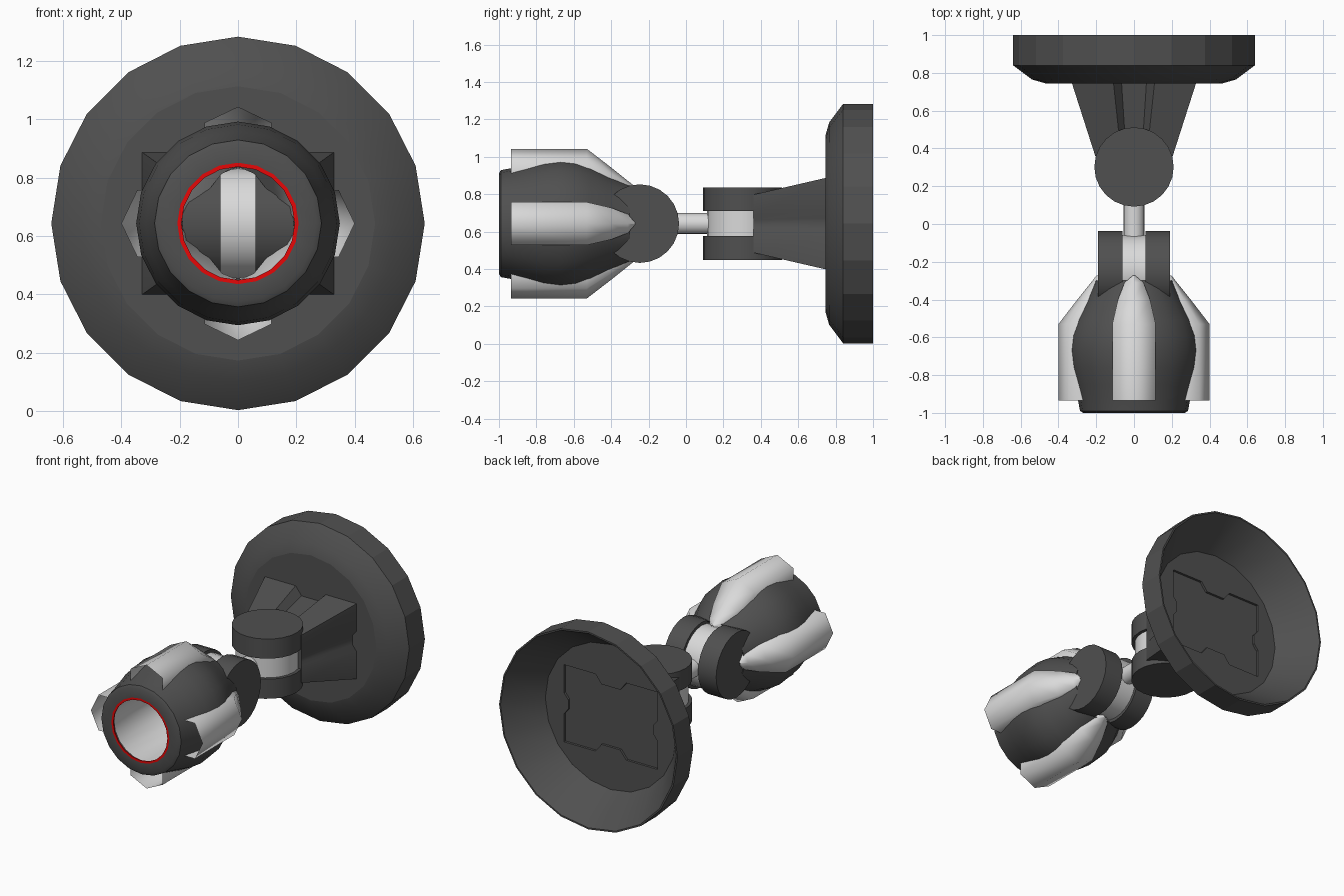
import bpy, bmesh, math
from mathutils import Matrix, Vector

if "Cube" in bpy.data.objects:
    bpy.data.objects.remove(bpy.data.objects["Cube"])

CZ = 0.643  # height of the main axis


def material(name, rgb):
    m = bpy.data.materials.new(name)
    m.diffuse_color = (*rgb, 1)
    m.use_nodes = True
    m.node_tree.nodes["Principled BSDF"].inputs["Base Color"].default_value = m.diffuse_color
    return m


DARK = material("dark grey", (0.08, 0.08, 0.08))
LIGHT = material("light grey", (0.7, 0.7, 0.7))
RED = material("red", (0.8, 0.002, 0.002))


def finish(name, bm, mats, angle=None, recalc=True):
    if recalc:
        bmesh.ops.recalc_face_normals(bm, faces=bm.faces)
    me = bpy.data.meshes.new(name)
    bm.to_mesh(me)
    bm.free()
    ob = bpy.data.objects.new(name, me)
    bpy.context.collection.objects.link(ob)
    for m in mats:
        me.materials.append(m)
    if angle:
        bpy.ops.object.select_all(action='DESELECT')
        ob.select_set(True)
        bpy.context.view_layer.objects.active = ob
        bpy.ops.object.shade_smooth_by_angle(angle=math.radians(angle))
    return ob


def skin(bm, rings, closed=False):
    """Bridge equal rings of points; cap the ends unless closed."""
    vs = [[bm.verts.new(p) for p in ring] for ring in rings]
    n = len(vs[0])
    pairs = list(zip(vs, vs[1:])) + ([(vs[-1], vs[0])] if closed else [])
    for a, b in pairs:
        for i in range(n):
            j = (i + 1) % n
            bm.faces.new((a[i], a[j], b[j], b[i]))
    if not closed:
        bm.faces.new(vs[0])
        bm.faces.new(vs[-1])


def circle(r, y, n):
    """Ring around the main axis, first point at the top."""
    return [(r * math.sin(2 * math.pi * i / n), y,
             CZ + r * math.cos(2 * math.pi * i / n)) for i in range(n)]


def lathe(name, profile, n, mats, closed=False, angle=None, rule=None, shape=None):
    bm = bmesh.new()
    skin(bm, [circle(r, y, n) for r, y in profile], closed)
    if shape:
        for v in bm.verts:
            shape(v)
    if rule:
        for f in bm.faces:
            f.material_index = rule(f)
    return finish(name, bm, mats, angle)


def drum(name, centre, radius, length, axis, mat, n=24):
    bm = bmesh.new()
    rot = Matrix.Rotation(math.pi / 2, 4, 'Y') if axis == 'X' else Matrix()
    bmesh.ops.create_cone(bm, cap_ends=True, segments=n, radius1=radius, radius2=radius,
                          depth=length, matrix=Matrix.Translation(centre) @ rot)
    return finish(name, bm, [mat], 40)


def notched(hx, hz, y, trough=0.055, dent=0.03):
    """Rectangle outline with a trough top and bottom and a dent each side."""
    quarter = [(0.2 * hx, hz - trough), (0.33 * hx, hz), (hx, hz),
               (hx, 0.27 * hz), (hx - dent, 0.12 * hz)]
    half = quarter + [(x, -z) for x, z in reversed(quarter)]
    full = half + [(-x, z) for x, z in reversed(half)]
    return [(x, y, CZ + z) for x, z in full]


# wall base: thin hollow dish
base = lathe("base_dish", [(0.47, 0.745), (0.54, 0.765), (0.64, 0.84), (0.64, 1.0),
                           (0.63, 1.0), (0.47, 0.77)], 20, [DARK])
for p in base.data.polygons:  # only the rim wall stays faceted
    p.use_smooth = math.hypot(p.center.x, p.center.z - CZ) < 0.62
for e in base.data.edges:  # crisp creases round the rim and floor
    a, b = (base.data.vertices[i].co for i in e.vertices)
    if abs(a.y - b.y) < 1e-4 and abs(a.y - 0.765) > 1e-3:
        e.use_edge_sharp = True

# shallow pocket sunk in the rear of the dish
bm = bmesh.new()
skin(bm, [notched(0.335, 0.25, 0.755), notched(0.335, 0.25, 0.9)])
cutter = finish("pocket_cutter", bm, [DARK])
cutter.hide_render = True
cutter.hide_viewport = True
mod = base.modifiers.new("pocket", 'BOOLEAN')
mod.operation = 'DIFFERENCE'
mod.solver = 'EXACT'
mod.object = cutter

# tapered bracket, its notches fading toward the hinge
bm = bmesh.new()
skin(bm, [notched(0.33, 0.245, 0.75), notched(0.205, 0.155, 0.36, 0.03, 0.0)])
finish("bracket", bm, [DARK], 50)

# two hinges: one vertical, one crosswise
for side, tag in ((1, "a"), (-1, "b")):
    drum("base_hinge_plate_" + tag, (0, 0.302, CZ + side * 0.13), 0.21, 0.127, 'Z', DARK)
    drum("head_hinge_plate_" + tag, (side * 0.125, -0.247, CZ), 0.21, 0.13, 'X', DARK)
drum("base_hinge_core", (0, 0.302, CZ), 0.19, 0.15, 'Z', LIGHT)
drum("head_hinge_core", (0, -0.247, CZ), 0.19, 0.13, 'X', LIGHT)

# rod joining the hinges
lathe("link_rod", [(0.056, -0.12), (0.056, 0.16)], 16, [LIGHT], angle=40)

# hollow bulb-shaped head, light inside
outer = [(0.268, -1.0), (0.286, -0.99), (0.296, -0.935), (0.316, -0.85), (0.339, -0.76),
         (0.349, -0.67), (0.341, -0.59), (0.314, -0.51), (0.265, -0.42), (0.226, -0.34),
         (0.208, -0.3)]
inner = [(0.197, -0.31), (0.194, -0.42), (0.2, -0.5), (0.208, -0.97), (0.208, -1.0)]


def inside_light(f):
    c = f.calc_center_median()
    r = math.hypot(c.x, c.z - CZ)
    return 1 if r < 0.207 and -0.975 < c.y < -0.315 else 0


def pinch(v):
    """Draw the rear of the bore inward at its four corners."""
    if abs(v.co.y + 0.42) < 1e-4 and math.hypot(v.co.x, v.co.z - CZ) < 0.2:
        k = 1 - 0.22 * math.sin(2 * math.atan2(v.co.x, v.co.z - CZ)) ** 2
        v.co.x *= k
        v.co.z = CZ + (v.co.z - CZ) * k


lathe("head_shell", outer + inner, 20, [DARK, LIGHT], closed=True, angle=40,
      rule=inside_light, shape=pinch)

# thin red ring round the opening
lathe("lens_ring", [(0.194, -1.0), (0.208, -1.0), (0.208, -0.994), (0.194, -0.994)], 20,
      [RED], closed=True)

# four ridged fins, open at the front: (y, half width, ridge, shoulder, root)
FIN = [(-0.935, 0.115, 0.40, 0.345, 0.265), (-0.53, 0.115, 0.40, 0.345, 0.265),
       (-0.40, 0.085, 0.30, 0.265, 0.22), (-0.31, 0.05, 0.228, 0.21, 0.18),
       (-0.272, 0.005, 0.198, 0.195, 0.18)]
for k in range(4):
    rot = Matrix.Rotation(k * math.pi / 2, 3, 'Y')
    bm = bmesh.new()
    rows = []
    for y, w, ridge, shoulder, root in FIN:
        pts = [(-w, root), (-w, shoulder), (0, ridge), (w, shoulder), (w, root)]
        rows.append([bm.verts.new(rot @ Vector((x, y, z)) + Vector((0, 0, CZ)))
                     for x, z in pts])
    for a, b in zip(rows, rows[1:]):
        for i in range(4):
            bm.faces.new((a[i], a[i + 1], b[i + 1], b[i]))
    finish("fin_%d" % (k + 1), bm, [LIGHT], 70, recalc=False)
